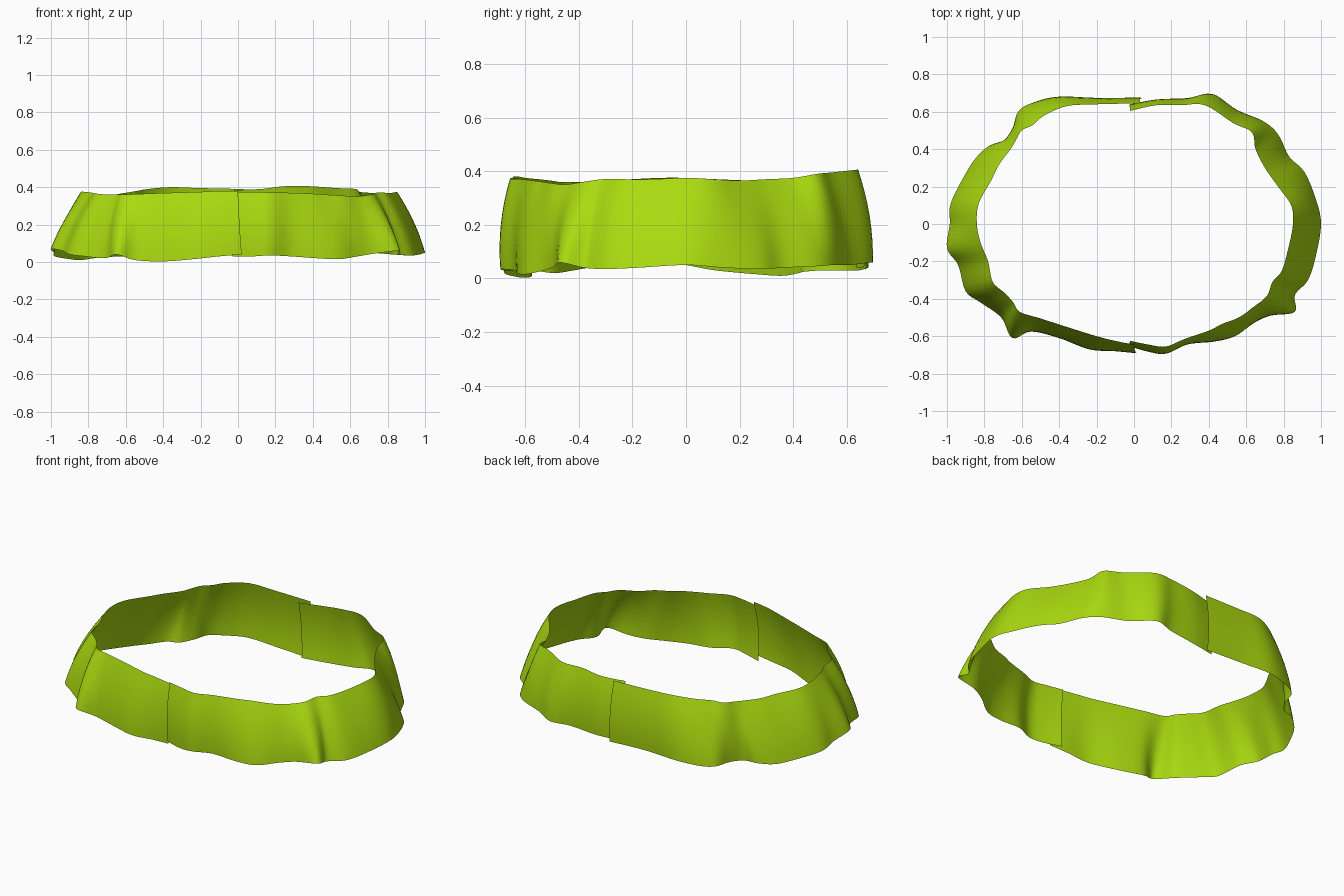
import bpy
from mathutils import Vector

# Each row: bottom edge x, y, z, then top edge x, y, z (front seam to back seam)
RIGHT = [
    (-.03, -.645, .03, -.02, -.625, .375), (.08, -.68, .03, .08, -.645, .375),
    (.17, -.69, .035, .17, -.655, .372), (.28, -.64, .03, .27, -.615, .37),
    (.42, -.63, .02, .40, -.57, .365), (.54, -.60, .015, .47, -.535, .36),
    (.64, -.53, .03, .56, -.50, .355), (.73, -.49, .045, .63, -.45, .35),
    (.86, -.47, .06, .71, -.385, .36), (.86, -.38, .04, .74, -.31, .37),
    (.93, -.30, .035, .79, -.25, .37), (.97, -.18, .04, .825, -.13, .37),
    (1.0, 0, .05, .85, 0, .375), (.97, .14, .04, .84, .10, .37),
    (.91, .28, .035, .77, .20, .365), (.83, .36, .04, .70, .30, .37),
    (.77, .48, .045, .65, .40, .375), (.69, .55, .05, .63, .49, .39),
    (.55, .61, .05, .53, .54, .395), (.42, .695, .06, .38, .635, .405),
    (.30, .67, .055, .25, .635, .405), (.12, .66, .04, .12, .635, .39),
    (-.02, .635, .04, -.02, .605, .385)]
LEFT = [
    (.02, -.69, .04, 0, -.645, .38), (-.10, -.68, .03, -.10, -.625, .38),
    (-.24, -.67, .015, -.20, -.60, .375), (-.40, -.61, .003, -.36, -.55, .37),
    (-.55, -.575, .01, -.50, -.505, .365), (-.65, -.61, .04, -.61, -.47, .36),
    (-.71, -.50, .02, -.645, -.42, .36), (-.82, -.42, .03, -.69, -.37, .36),
    (-.90, -.36, .04, -.755, -.31, .365), (-.94, -.22, .06, -.78, -.20, .37),
    (-1.0, -.13, .07, -.82, -.10, .375), (-.985, 0, .05, -.84, 0, .375),
    (-.98, .11, .03, -.83, .11, .37), (-.90, .27, .015, -.765, .23, .365),
    (-.84, .36, .01, -.72, .32, .36), (-.77, .42, .02, -.66, .40, .36),
    (-.70, .44, .025, -.63, .45, .365), (-.65, .51, .03, -.60, .50, .37),
    (-.62, .60, .03, -.54, .53, .38), (-.55, .645, .03, -.48, .58, .39),
    (-.41, .68, .04, -.36, .63, .40), (-.20, .67, .04, -.20, .64, .395),
    (.04, .67, .03, .03, .645, .39)]

STEPS, ROWS, BULGE = 5, 8, 0.016

green = bpy.data.materials.new("leaf_green")
green.diffuse_color = (0.40, 0.70, 0.005, 1)


def smooth_path(pts):
    """Catmull-Rom curve through the points."""
    p = [pts[0]] + pts + [pts[-1]]
    out = []
    for i in range(1, len(p) - 2):
        a, b, c, d = p[i - 1:i + 3]
        for k in range(STEPS):
            t = k / STEPS
            out.append(0.5 * (2 * b + (c - a) * t + (2 * a - 5 * b + 4 * c - d) * t * t
                              + (3 * b - a - 3 * c + d) * t ** 3))
    return out + [pts[-1]]


def band(name, rows, flip):
    """Thin sheet lofted from bottom edge to top edge with a slight outward belly."""
    low = smooth_path([Vector(r[:3]) for r in rows])
    high = smooth_path([Vector(r[3:]) for r in rows])
    n = len(low)
    verts = []
    for i in range(n):
        tan = low[min(i + 1, n - 1)] + high[min(i + 1, n - 1)] - low[max(i - 1, 0)] - high[max(i - 1, 0)]
        out = Vector((tan.y, -tan.x, 0)).normalized() * (-1 if flip else 1)
        for j in range(ROWS + 1):
            t = j / ROWS
            verts.append(low[i].lerp(high[i], t) + out * BULGE * 4 * t * (1 - t))
    faces = []
    for i in range(n - 1):
        for j in range(ROWS):
            a = i * (ROWS + 1) + j
            f = (a, a + ROWS + 1, a + ROWS + 2, a + 1)
            faces.append(f[::-1] if flip else f)
    mesh = bpy.data.meshes.new(name)
    mesh.from_pydata(verts, [], faces)
    mesh.materials.append(green)
    mesh.shade_smooth()
    obj = bpy.data.objects.new(name, mesh)
    bpy.context.collection.objects.link(obj)


# Two halves of the waistband, overlapping at the front and back seams
band("right_band", RIGHT, False)
band("left_band", LEFT, True)
